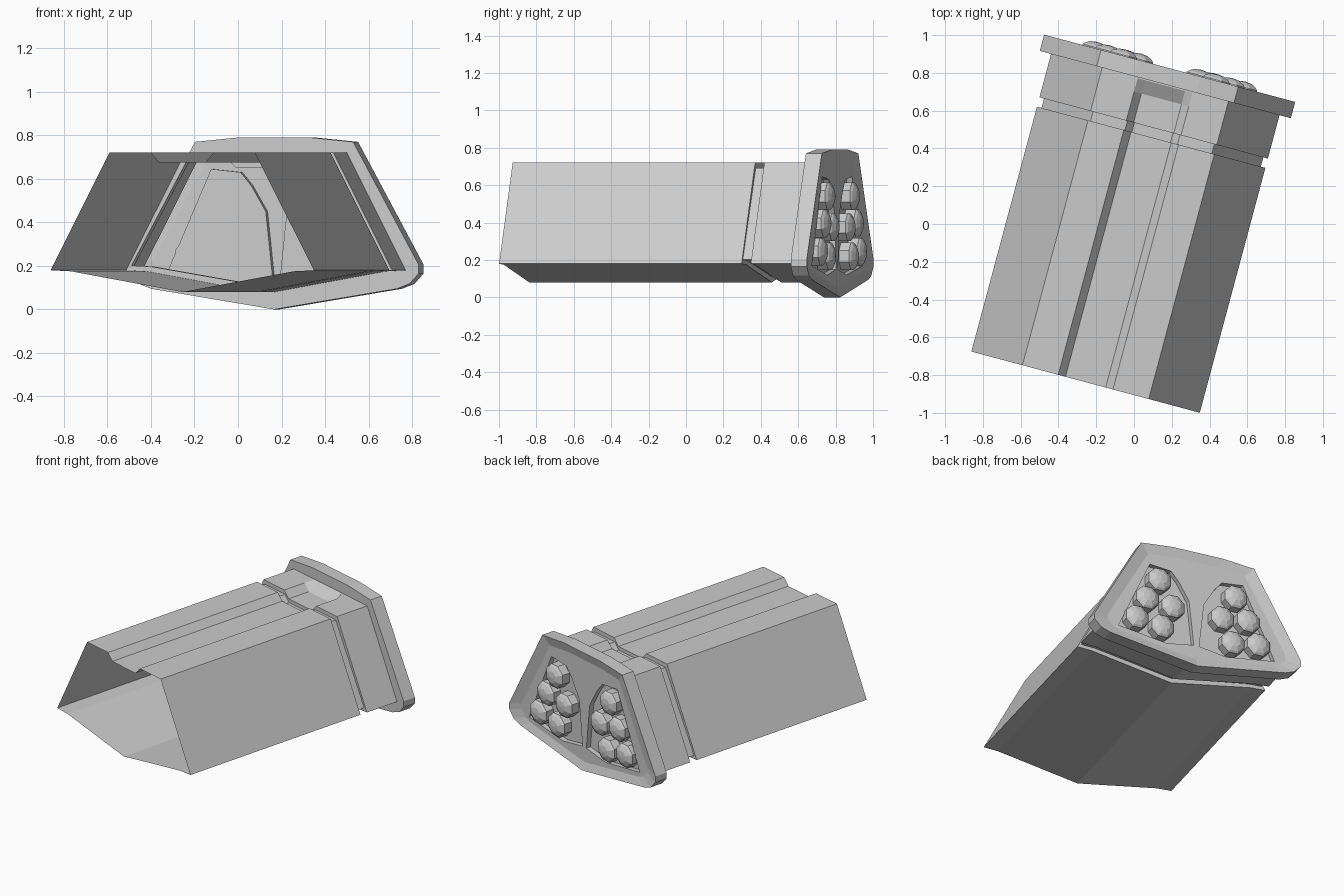
import bpy, bmesh, math
from mathutils import Matrix

if "Cube" in bpy.data.objects:
    bpy.data.objects.remove(bpy.data.objects["Cube"])

# The whole model is built along local y, then turned 15 degrees about z
PLACE = Matrix.Rotation(math.radians(-15), 4, 'Z') @ Matrix.Translation((-0.031, 0, 0))


def finish(bm, name):
    bmesh.ops.recalc_face_normals(bm, faces=bm.faces)
    mesh = bpy.data.meshes.new(name)
    bm.to_mesh(mesh)
    bm.free()
    ob = bpy.data.objects.new(name, mesh)
    ob.matrix_world = PLACE
    bpy.context.collection.objects.link(ob)
    return ob


def ring(bm, prof, y):
    return [bm.verts.new((x, y, z)) for x, z in prof]


def bridge(bm, a, b):
    n = len(a)
    for i in range(n):
        j = (i + 1) % n
        bm.faces.new((a[i], a[j], b[j], b[i]))


def fill(bm, loops):
    """Fill a flat outline, further loops being holes."""
    edges = []
    for lp in loops:
        for a, b in zip(lp, lp[1:] + lp[:1]):
            edges.append(bm.edges.get((a, b)) or bm.edges.new((a, b)))
    bmesh.ops.triangle_fill(bm, edges=edges, use_beauty=True, use_dissolve=False, normal=(0, 1, 0))


def mirrored(half):
    return half + [(-x, z) for x, z in reversed(half) if x > 0]


def scaled(prof, sx, sz, cz):
    return [(x * sx, cz + (z - cz) * sz) for x, z in prof]


def body_profile(floor):
    return mirrored([(0, 0.08), (0.53, 0.175), (0.626, 0.18), (0.346, 0.72),
                     (0.15, 0.72), (0.11, floor)])


# Open-ended housing with top channel and a groove around it
full, flush = body_profile(0.675), body_profile(0.72)
groove = scaled(full, 0.96, 0.91, 0.42)
bm = bmesh.new()
rings = [ring(bm, p, y) for p, y in (
    (full, -0.875), (full, 0.467), (groove, 0.467), (groove, 0.518),
    (full, 0.518), (full, 0.677), (flush, 0.75), (flush, 0.756))]
for a, b in zip(rings, rings[1:]):
    bridge(bm, a, b)
finish(bm, "housing")

# Bezel: flange, outer wall, sloped rim and panel with two lens pockets
cap = mirrored([(0, 0.0), (0.585, 0.095), (0.645, 0.118), (0.688, 0.165),
                (0.688, 0.205), (0.376, 0.77), (0.17, 0.79)])
pocket = [(0.31, 0.645), (0.17, 0.63), (0.12, 0.57), (0.05, 0.45),
          (0.018, 0.15), (0.2, 0.12), (0.52, 0.168)]
bm = bmesh.new()
back = ring(bm, cap, 0.756)
front = ring(bm, cap, 0.845)
panel = ring(bm, scaled(cap, 0.86, 0.86, 0.37), 0.828)
bridge(bm, back, front)
bridge(bm, front, panel)
fill(bm, [back, ring(bm, flush, 0.756)])
holes = []
for s in (1, -1):
    shape = [(s * x, z) for x, z in pocket]
    top, low = ring(bm, shape, 0.828), ring(bm, shape, 0.795)
    bridge(bm, top, low)
    bm.faces.new(low)
    holes.append(top)
fill(bm, [panel] + holes)
finish(bm, "bezel")

# Octagonal domed lenses, five per side
centres = [(0.254, 0.54), (0.336, 0.395), (0.165, 0.375), (0.405, 0.245), (0.235, 0.22)]
steps = [(0.08, 0.795), (0.08, 0.85), (0.068, 0.862), (0.04, 0.876)]
for side, s in (("right", 1), ("left", -1)):
    for k, (cx, cz) in enumerate(centres):
        bm = bmesh.new()
        rs = []
        for r, y in steps:
            rs.append(ring(bm, [(s * cx + r * math.cos(math.pi * (i + 0.5) / 4),
                                 cz + r * math.sin(math.pi * (i + 0.5) / 4))
                                for i in range(8)], y))
        for a, b in zip(rs, rs[1:]):
            bridge(bm, a, b)
        tip = bm.verts.new((s * cx, 0.881, cz))
        for i in range(8):
            bm.faces.new((rs[-1][i], rs[-1][(i + 1) % 8], tip))
        bm.faces.new(rs[0])
        finish(bm, f"lens_{side}_{k + 1}")
